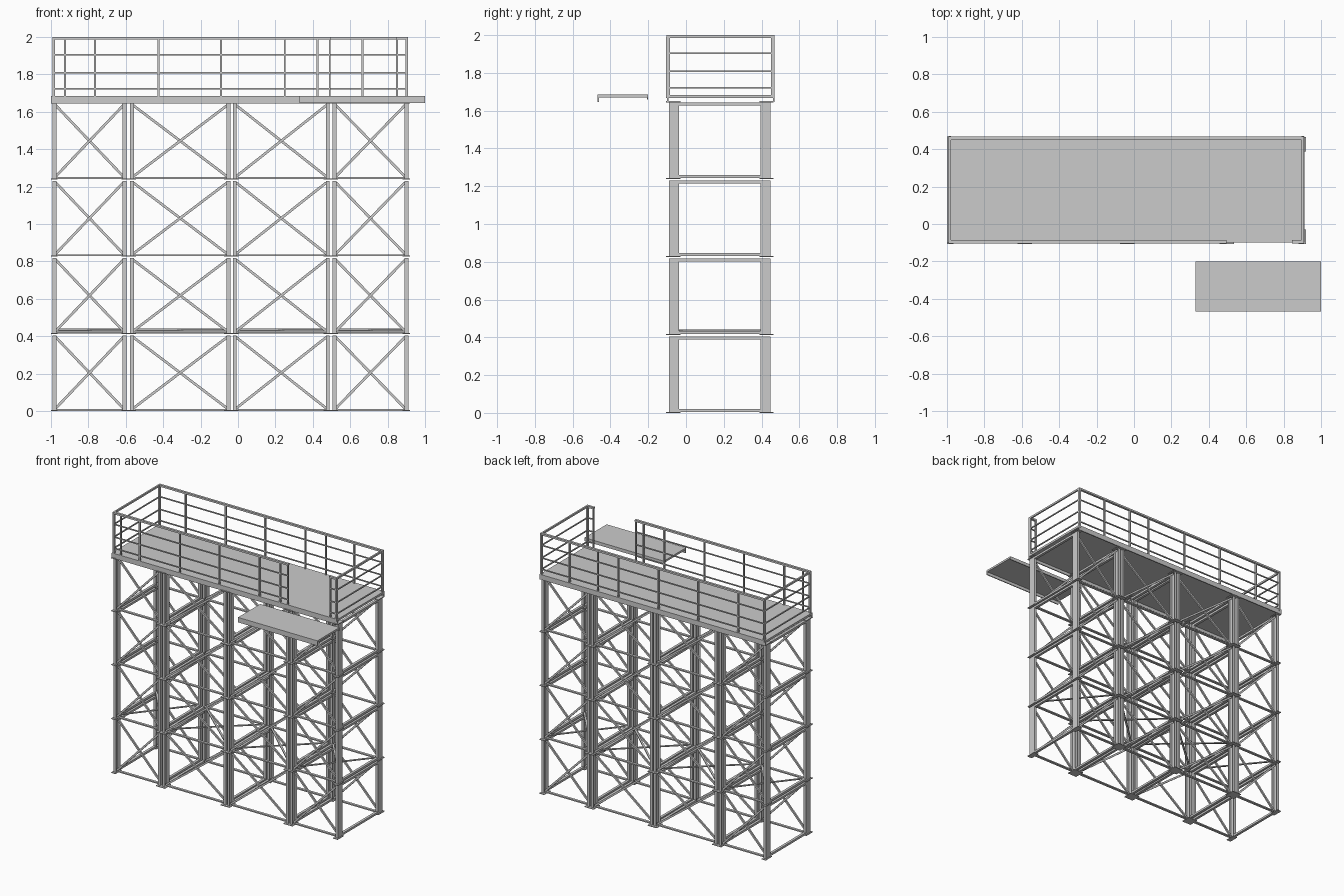
import bpy, bmesh
from mathutils import Vector, Matrix

if "Cube" in bpy.data.objects:
    bpy.data.objects.remove(bpy.data.objects["Cube"])


class Part:
    """Collects boxes and bars into one named mesh object."""
    def __init__(self, name):
        self.name, self.bm = name, bmesh.new()

    def box(self, x0, x1, y0, y1, z0, z1):
        m = Matrix.Translation(((x0 + x1) / 2, (y0 + y1) / 2, (z0 + z1) / 2))
        m = m @ Matrix.Diagonal((x1 - x0, y1 - y0, z1 - z0, 1))
        bmesh.ops.create_cube(self.bm, size=1, matrix=m)

    def bar(self, a, b, side, width, depth):
        # rectangular bar from a to b; depth is measured along side
        a, b, side = Vector(a), Vector(b), Vector(side)
        d = b - a
        t = d.normalized()
        w = side.cross(t)
        rot = Matrix((t, w, side)).transposed().to_4x4()
        m = Matrix.Translation((a + b) / 2) @ rot
        m = m @ Matrix.Diagonal((d.length, width, depth, 1))
        bmesh.ops.create_cube(self.bm, size=1, matrix=m)

    def channel(self, x, y0, y1, z0, z1, s):
        # C section: web at x, flanges reaching 0.02 in direction s
        t, d = 0.004, 0.021
        pts = [(0, y0), (d, y0), (d, y0 + t), (t, y0 + t),
               (t, y1 - t), (d, y1 - t), (d, y1), (0, y1)]
        vs = [self.bm.verts.new((x + s * u, v, z0)) for u, v in pts]
        f = self.bm.faces.new(vs)
        r = bmesh.ops.extrude_face_region(self.bm, geom=[f])
        top = [v for v in r['geom'] if isinstance(v, bmesh.types.BMVert)]
        bmesh.ops.translate(self.bm, verts=top, vec=(0, 0, z1 - z0))

    def done(self):
        bmesh.ops.recalc_face_normals(self.bm, faces=self.bm.faces)
        me = bpy.data.meshes.new(self.name)
        self.bm.to_mesh(me)
        self.bm.free()
        ob = bpy.data.objects.new(self.name, me)
        bpy.context.collection.objects.link(ob)


BAYS = [(-0.992, -0.595), (-0.578, -0.04), (-0.028, 0.49), (0.505, 0.91)]
JOINTS = [(-1.0, -0.965), (-0.622, -0.545), (-0.075, 0.002), (0.458, 0.535), (0.878, 0.918)]
LEGS = [(-0.09, -0.036), (0.394, 0.448)]
PLATES = [(-0.106, -0.03), (0.388, 0.464)]
STEP, HEIGHT = 0.413, 0.40

# scaffold tower, level by level
for lv in range(4):
    z0 = 0.005 + lv * STEP
    z1 = z0 + HEIGHT
    posts = Part(f"posts_level_{lv + 1}")
    ties = Part(f"cross_ties_level_{lv + 1}")
    braces = Part(f"diagonal_braces_level_{lv + 1}")
    plates = Part(f"joint_plates_level_{lv + 1}")
    for xa, xb in BAYS:
        for y0, y1 in LEGS:
            posts.channel(xa, y0, y1, z0, z1, 1)
            posts.channel(xb, y0, y1, z0, z1, -1)
            yc = (y0 + y1) / 2
            # crossed diagonals on the front and back faces
            l, r = xa + 0.018, xb - 0.018
            braces.bar((l, yc - 0.006, z0 + 0.01), (r, yc - 0.006, z1 - 0.01), (0, 1, 0), 0.014, 0.012)
            braces.bar((l, yc + 0.006, z1 - 0.01), (r, yc + 0.006, z0 + 0.01), (0, 1, 0), 0.014, 0.012)
            # lengthwise tie at the foot of the level
            ties.box(l, r, yc - 0.01, yc + 0.01, z0 - 0.003, z0 + 0.006)
        # ties across the depth, top and bottom
        for x in (xa, xb - 0.02):
            ties.box(x, x + 0.02, LEGS[0][1], LEGS[1][0], z0, z0 + 0.016)
            ties.box(x, x + 0.02, LEGS[0][1], LEGS[1][0], z1 - 0.016, z1)
        # flat bracing above the first level
        if lv == 1:
            for ya, yb, dz in ((-0.04, 0.4, 0.012), (0.4, -0.04, 0.019)):
                braces.bar((xa + 0.02, ya, z0 + dz), (xb - 0.02, yb, z0 + dz), (0, 0, 1), 0.014, 0.007)
    for x0, x1 in JOINTS:
        for y0, y1 in PLATES:
            plates.box(x0, x1, y0, y1, z0 - 0.005, z0)
    for p in (posts, ties, braces, plates):
        p.done()

# main deck with edge skirts along the long sides
XL, XR, YF, YB = -1.0, 0.912, -0.1, 0.468
deck = Part("deck")
deck.box(XL, XR, YF, YB, 1.668, 1.684)
for y in (YF, YB - 0.008):
    deck.box(XL, XR, y, y + 0.008, 1.645, 1.668)
for x0, x1 in JOINTS:
    for y0, y1 in PLATES:
        deck.box(x0, x1, y0, y1, 1.644, 1.65)
deck.done()

# separate loading platform in front of the opening
plat = Part("side_platform")
plat.box(0.328, 1.0, -0.468, -0.2, 1.67, 1.685)
plat.box(0.328, 1.0, -0.468, -0.461, 1.647, 1.67)
plat.box(0.328, 1.0, -0.207, -0.2, 1.66, 1.67)
plat.done()

# guard rails
RAIL_Z = [1.722, 1.808, 1.905]


def rail_run(name, y, x0, x1, xs):
    p = Part(name)
    for x in xs:
        p.box(x - 0.005, x + 0.005, y - 0.007, y + 0.007, 1.684, 1.99)
    for z in RAIL_Z:
        p.box(x0, x1, y - 0.004, y + 0.004, z - 0.004, z + 0.004)
    p.box(x0, x1, y - 0.009, y + 0.009, 1.986, 2.0)
    p.done()


COMMON = [-0.985, -0.925, -0.765, -0.425, -0.09, 0.25, 0.425, 0.49]
rail_run("front_rail", -0.095, -0.99, 0.495, COMMON)
rail_run("front_rail_return", -0.095, 0.845, 0.908, [0.85, 0.902])
rail_run("back_rail", 0.459, -0.99, 0.908, COMMON[:1] + COMMON[2:7] + [0.665, 0.902])

for name, x in (("left_end_rail", -0.985), ("right_end_rail", 0.902)):
    p = Part(name)
    for z in RAIL_Z:
        p.box(x - 0.004, x + 0.004, -0.095, 0.459, z - 0.004, z + 0.004)
    p.box(x - 0.006, x + 0.006, -0.104, 0.468, 1.986, 2.0)
    for y in (-0.095, 0.459):
        p.box(x - 0.006, x + 0.006, y - 0.01, y + 0.01, 1.668, 1.99)
    p.done()
